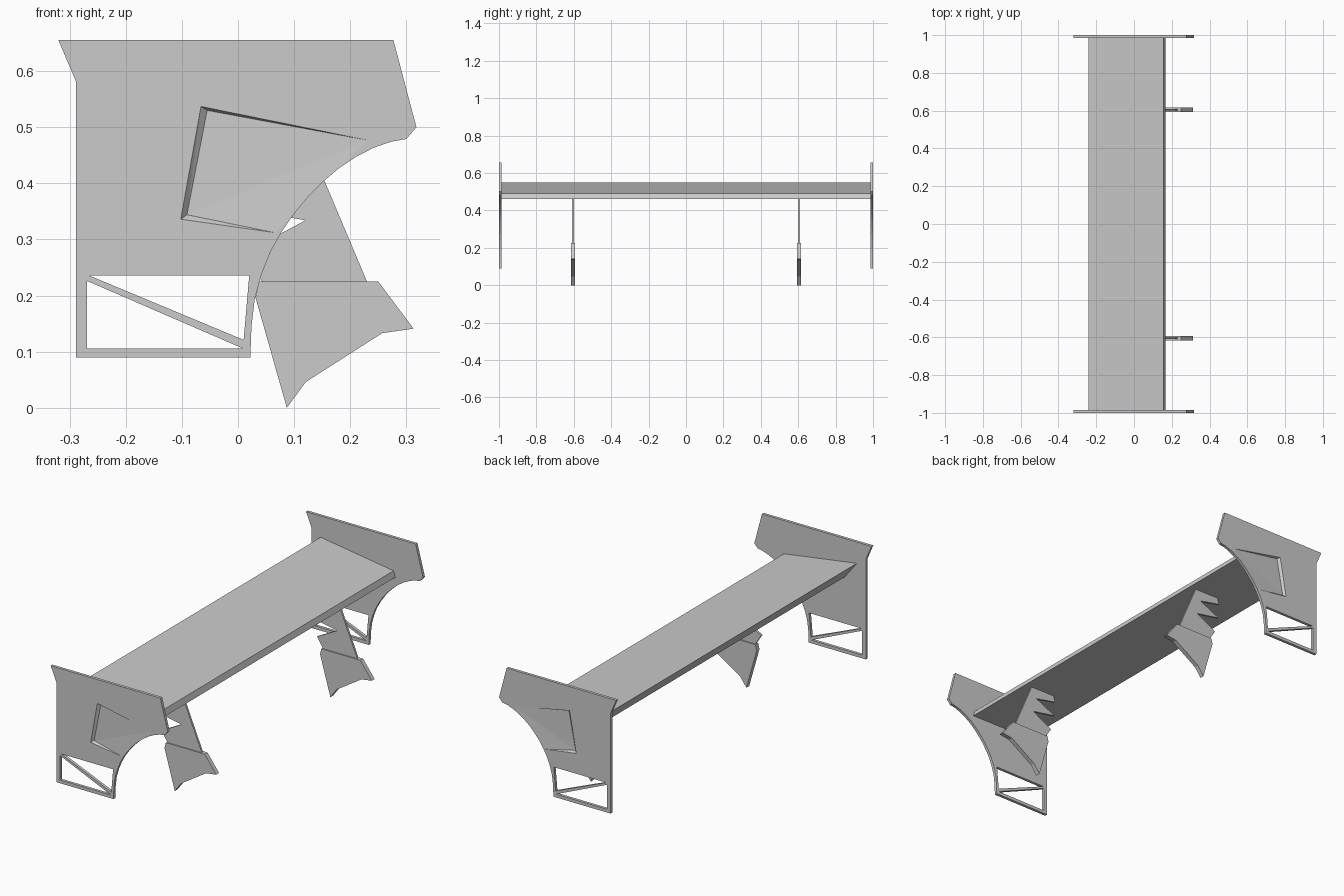
import bpy, bmesh, math
from mathutils import Vector

if "Cube" in bpy.data.objects:
    bpy.data.objects.remove(bpy.data.objects["Cube"])


def make_object(name, bm):
    bmesh.ops.recalc_face_normals(bm, faces=bm.faces[:])
    mesh = bpy.data.meshes.new(name)
    bm.to_mesh(mesh)
    bm.free()
    obj = bpy.data.objects.new(name, mesh)
    bpy.context.collection.objects.link(obj)
    return obj


def prism(name, profile, y0, y1):
    """Extrude an x-z outline from y0 to y1."""
    bm = bmesh.new()
    face = bm.faces.new([bm.verts.new((x, y0, z)) for x, z in profile])
    out = bmesh.ops.extrude_face_region(bm, geom=[face])
    verts = [g for g in out["geom"] if isinstance(g, bmesh.types.BMVert)]
    bmesh.ops.translate(bm, verts=verts, vec=(0, y1 - y0, 0))
    return make_object(name, bm)


def hull(name, points):
    bm = bmesh.new()
    for p in points:
        bm.verts.new(p)
    bmesh.ops.convex_hull(bm, input=bm.verts[:])
    return make_object(name, bm)


def cut(obj, cutter):
    mod = obj.modifiers.new("cut", "BOOLEAN")
    mod.operation = "DIFFERENCE"
    mod.solver = "EXACT"
    mod.object = cutter
    bpy.context.view_layer.objects.active = obj
    bpy.ops.object.modifier_apply(modifier=mod.name)
    bpy.data.objects.remove(cutter)


def mirror_y(obj):
    mod = obj.modifiers.new("mirror", "MIRROR")
    mod.use_axis = (False, True, False)
    mod.use_mirror_merge = False


# Main wing blade
prism("wing_blade", [(-0.24, 0.55), (0.157, 0.491), (0.167, 0.462),
                     (-0.175, 0.466)], -0.987, 0.987)

# End plate with a swept rear cut-out
plate = prism("end_plate", [
    (-0.32, 0.655), (0.277, 0.655), (0.318, 0.5), (0.3, 0.479),
    (0.272, 0.474), (0.241, 0.463), (0.21, 0.447), (0.18, 0.427),
    (0.152, 0.403), (0.125, 0.376), (0.1, 0.346), (0.078, 0.314),
    (0.058, 0.278), (0.042, 0.238), (0.03, 0.195), (0.024, 0.145),
    (0.022, 0.09), (-0.289, 0.09), (-0.289, 0.582)], -1.0, -0.986)

# Two triangular openings leaving a diagonal brace
for tri in ([(-0.266, 0.236), (0.02, 0.236), (0.01, 0.121)],
            [(-0.269, 0.226), (-0.269, 0.106), (0.008, 0.106)]):
    cut(plate, prism("opening_cutter", tri, -1.05, -0.95))

# Ramped recess on the outer face, deepest at its front edge
rim = [(-0.066, 0.537), (0.23, 0.477), (0.066, 0.312), (-0.102, 0.336)]
points = [(x, y, z) for x, z in rim for y in (-1.02, -1.0)]
points += [(-0.055, -0.989, 0.53), (-0.091, -0.989, 0.344)]
cut(plate, hull("recess_cutter", points))
mirror_y(plate)

# Thin notched upper part of each support
mirror_y(prism("upper_support", [
    (0.232, 0.22), (0.129, 0.464), (-0.005, 0.466), (-0.015, 0.434),
    (0.1, 0.41), (-0.012, 0.358), (0.12, 0.334), (0.01, 0.275),
    (0.046, 0.22)], -0.61, -0.6))

# Thicker foot of each support
mirror_y(prism("support_foot", [
    (0.038, 0.225), (0.25, 0.225), (0.313, 0.141), (0.257, 0.133),
    (0.121, 0.046), (0.087, 0.0), (0.031, 0.197)], -0.616, -0.594))
